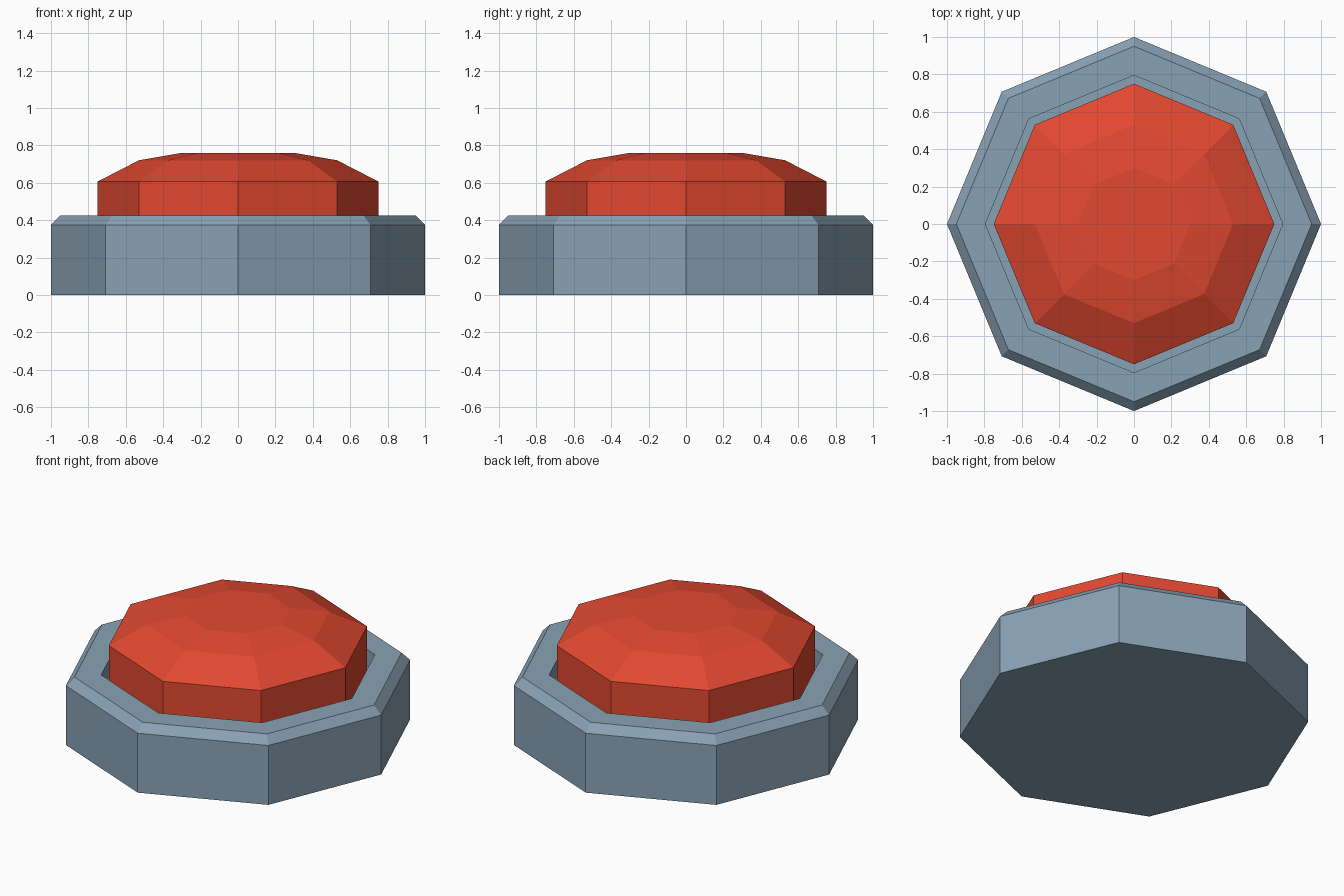
import bpy, bmesh, math

if "Cube" in bpy.data.objects:
    bpy.data.objects.remove(bpy.data.objects["Cube"])

SIDES = 8


def material(name, rgb):
    m = bpy.data.materials.new(name)
    m.diffuse_color = (*rgb, 1)
    m.use_nodes = True
    m.node_tree.nodes["Principled BSDF"].inputs["Base Color"].default_value = m.diffuse_color
    return m


def turned(name, profile, mat):
    """Eight-sided turned solid: (radius, z) rings from bottom to end, capped."""
    bm = bmesh.new()
    rings = []
    for r, z in profile:
        rings.append([bm.verts.new((r * math.cos(a), r * math.sin(a), z))
                      for a in (2 * math.pi * i / SIDES for i in range(SIDES))])
    for lo, hi in zip(rings, rings[1:]):
        for i in range(SIDES):
            j = (i + 1) % SIDES
            bm.faces.new((lo[i], lo[j], hi[j], hi[i]))
    bm.faces.new(rings[0][::-1])
    bm.faces.new(rings[-1])
    bmesh.ops.recalc_face_normals(bm, faces=bm.faces)
    mesh = bpy.data.meshes.new(name)
    bm.to_mesh(mesh)
    bm.free()
    mesh.materials.append(mat)
    obj = bpy.data.objects.new(name, mesh)
    bpy.context.collection.objects.link(obj)
    return obj


steel = material("blue grey", (0.25, 0.36, 0.46))
red = material("red", (0.76, 0.065, 0.03))

# Housing with chamfered rim and a recess for the button
turned("housing", [(1, 0), (1, 0.375), (0.95, 0.425), (0.795, 0.425), (0.795, 0.32)], steel)

# Domed push button seated in the recess
turned("button", [(0.75, 0.32), (0.75, 0.607), (0.53, 0.72), (0.3, 0.76)], red)
